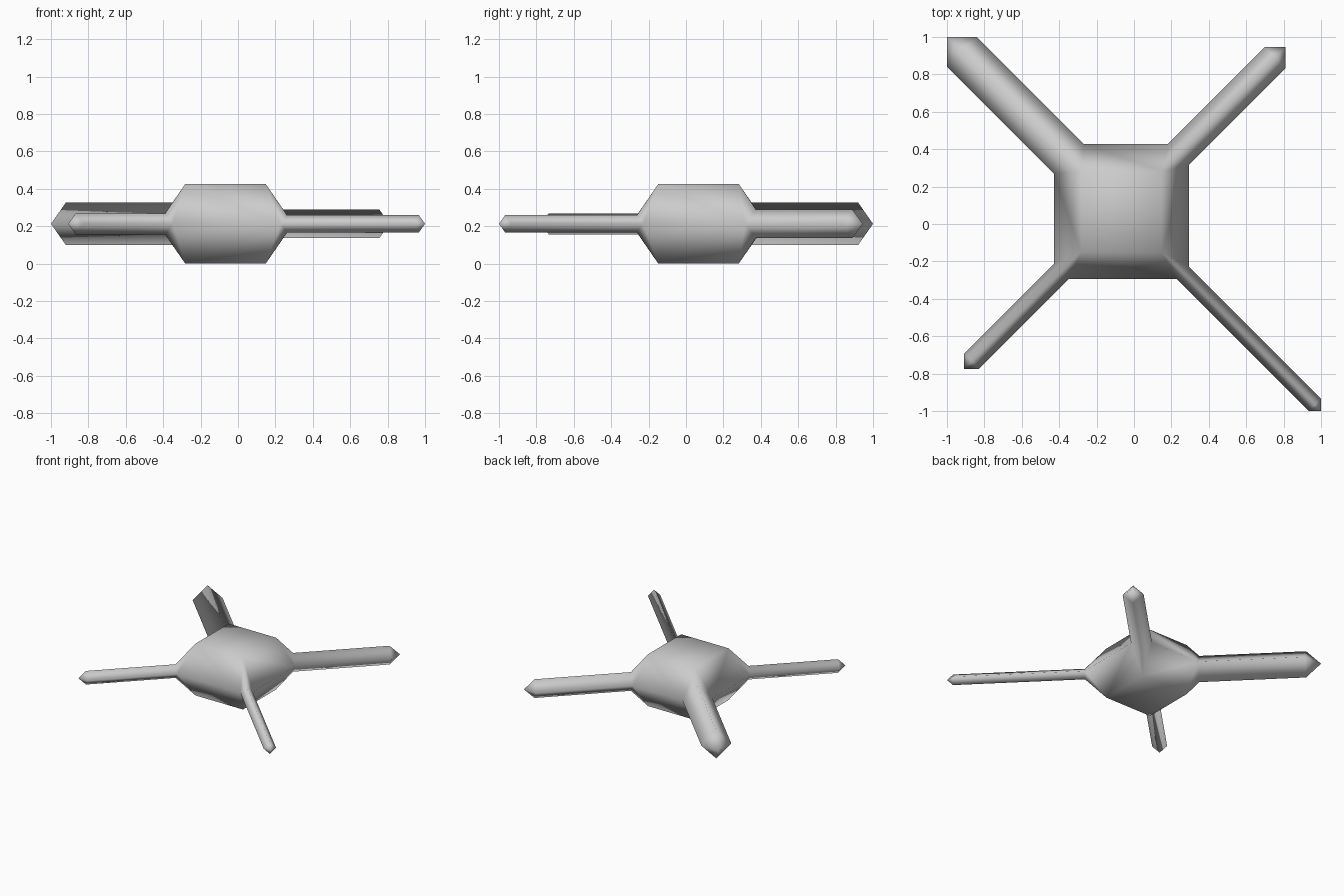
import bpy, bmesh
from mathutils import Vector

if "Cube" in bpy.data.objects:
    bpy.data.objects.remove(bpy.data.objects["Cube"])

C = Vector((-0.067, 0.067, 0.213))   # hub centre
TOP, MID, HALF_H = 0.215, 0.362, 0.213  # hub half widths and half height

# arm: sign x, sign y, tip centre distance along x (and y), radius along x, half thickness
ARMS = [(-1, 1, 0.853, 0.080, 0.114),
        (1, 1, 0.822, 0.056, 0.077),
        (-1, -1, 0.801, 0.040, 0.056),
        (1, -1, 1.034, 0.033, 0.046)]


def diamond(bm, sx, sy, d, r, h):
    """Upright square ring, standing on its corner, across an arm."""
    pts = [(sx * (d + r), sy * (d - r), 0), (sx * d, sy * d, h),
           (sx * (d - r), sy * (d + r), 0), (sx * d, sy * d, -h)]
    return [bm.verts.new(C + Vector(p)) for p in pts]


bm = bmesh.new()

# hub: hull of the top and bottom squares and the arm root rings
for sx in (-1, 1):
    for sy in (-1, 1):
        for sz in (-1, 1):
            bm.verts.new(C + Vector((sx * TOP, sy * TOP, sz * HALF_H)))
roots = [diamond(bm, sx, sy, MID - r, r, h) for sx, sy, d, r, h in ARMS]
bmesh.ops.convex_hull(bm, input=bm.verts[:])
bmesh.ops.dissolve_limit(bm, angle_limit=0.01, verts=bm.verts[:], edges=bm.edges[:])

# open the hub where the arms join
caps = [f for f in bm.faces if any(all(v in ring for v in f.verts) for ring in roots)]
bmesh.ops.delete(bm, geom=caps, context='FACES_ONLY')

# arms with pointed tips
for root, (sx, sy, d, r, h) in zip(roots, ARMS):
    end = diamond(bm, sx, sy, d, r, h)
    tip = bm.verts.new(C + Vector((sx * (d + r), sy * (d + r), 0)))
    for i in range(4):
        j = (i + 1) % 4
        if not bm.edges.get((root[i], root[j])):
            bm.edges.new((root[i], root[j]))
        bm.faces.new((root[i], root[j], end[j], end[i]))
        bm.faces.new((end[i], end[j], tip))

bmesh.ops.recalc_face_normals(bm, faces=bm.faces[:])
for f in bm.faces:
    f.smooth = True

mesh = bpy.data.meshes.new("hub_with_four_arms")
bm.to_mesh(mesh)
bm.free()
grey = bpy.data.materials.new("light grey")
grey.diffuse_color = (0.6, 0.6, 0.6, 1)
grey.use_nodes = True
grey.node_tree.nodes["Principled BSDF"].inputs["Base Color"].default_value = grey.diffuse_color
mesh.materials.append(grey)
obj = bpy.data.objects.new("hub_with_four_arms", mesh)
bpy.context.collection.objects.link(obj)
